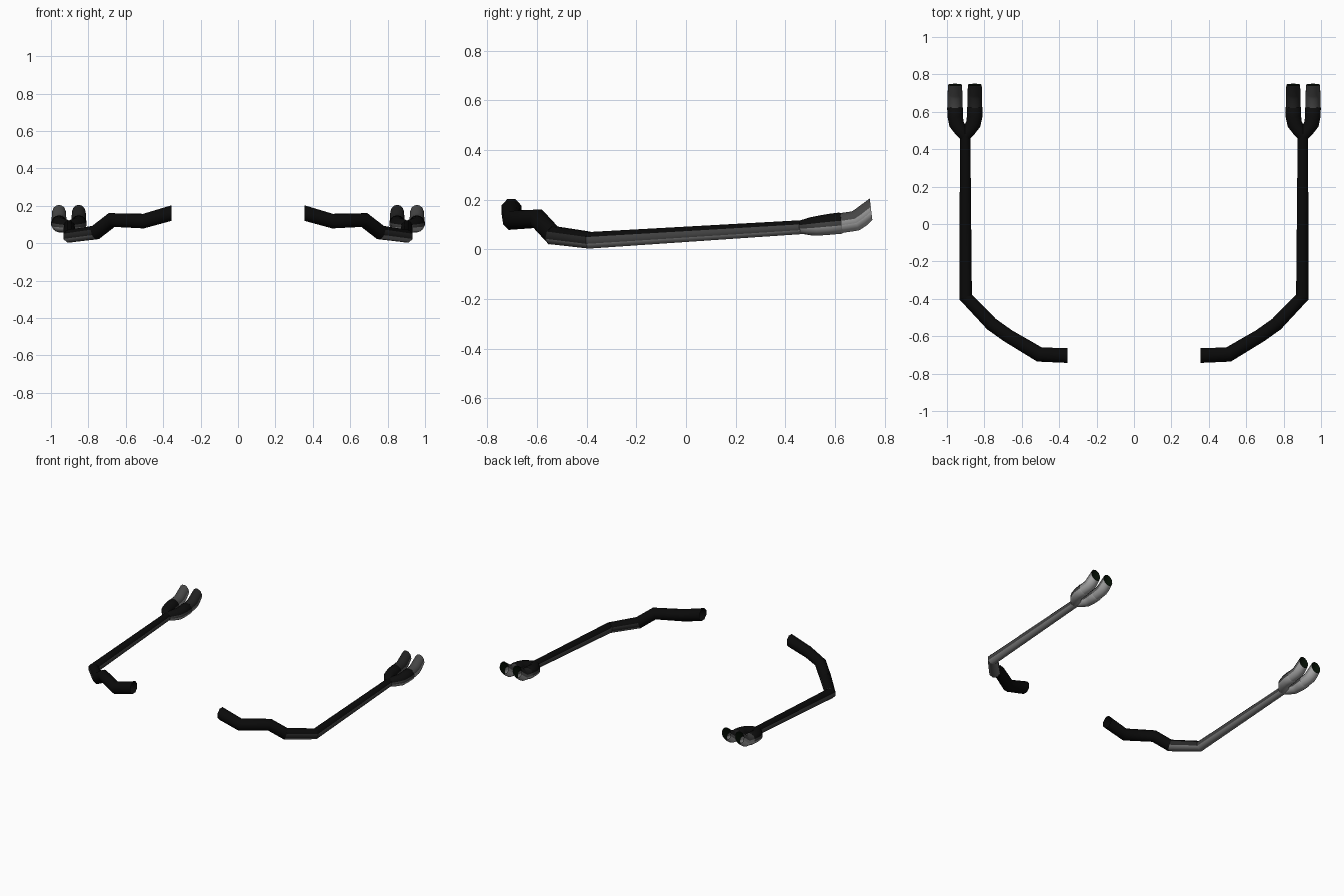
import bpy, bmesh
from math import pi, cos, sin, radians
from mathutils import Vector

if "Cube" in bpy.data.objects:
    bpy.data.objects.remove(bpy.data.objects["Cube"])


def shades(name, *greys):
    """Materials for faces looking up, sideways and down."""
    out = []
    for g in greys:
        m = bpy.data.materials.new(name)
        m.diffuse_color = (*g, 1) if isinstance(g, tuple) else (g, g, g, 1)
        m.use_nodes = True
        m.node_tree.nodes["Principled BSDF"].inputs["Base Color"].default_value = m.diffuse_color
        out.append(m)
    return out


DARK = shades("sooty_steel", 0.003)
BEND = shades("bend_steel", 0.003, 0.02, 0.16)
STEEL = shades("dark_steel", 0.003, 0.055, 0.21)
FORK = shades("fork_steel", 0.004, 0.05, 0.32)
TIP_OUTER = shades("outer_tip_steel", 0.06, 0.30, 0.42)
TIP_INNER = shades("inner_tip_steel", 0.015, 0.12, 0.36)
SOOT = shades("soot", (0.002, 0.006, 0.002))


def pipe(name, path, sides, mats, start=None, end=None):
    """Sweep a mitred ring along (x, y, z, radius) points; ends stay open."""
    pts = [Vector(p[:3]) for p in path]
    bm = bmesh.new()
    rings = []
    for i, c in enumerate(pts):
        d_in = (c - pts[max(i - 1, 0)]).normalized()
        d_out = (pts[min(i + 1, len(pts) - 1)] - c).normalized()
        n = (d_in + d_out).normalized()
        if i == 0 and start:
            n = Vector(start)
        if i == len(pts) - 1 and end:
            n = Vector(end)
        d = d_in if i else d_out
        u = d.cross(Vector((0, 0, 1))).normalized()
        v = u.cross(d)
        ring = []
        for k in range(sides):
            a = 2 * pi * (k + 0.5) / sides
            o = path[i][3] * (u * cos(a) + v * sin(a))
            ring.append(bm.verts.new(c + o - d * (o.dot(n) / d.dot(n))))
        rings.append(ring)
    for a, b in zip(rings, rings[1:]):
        for k in range(sides):
            j = (k + 1) % sides
            f = bm.faces.new((a[k], a[j], b[j], b[k]))
            # soot settles on the upper side, bare steel shows underneath
            up = sin(2 * pi * (k + 1) / sides)
            if len(mats) == 3:
                f.material_index = 0 if up > 0.3 else 1 if up > -0.3 else 2
    bmesh.ops.recalc_face_normals(bm, faces=bm.faces)
    me = bpy.data.meshes.new(name)
    bm.to_mesh(me)
    bm.free()
    for m in mats:
        me.materials.append(m)
    ob = bpy.data.objects.new(name, me)
    bpy.context.collection.objects.link(ob)
    bpy.context.view_layer.objects.active = ob
    for o in bpy.context.selected_objects:
        o.select_set(False)
    ob.select_set(True)
    bpy.ops.object.shade_smooth_by_angle(angle=radians(50))
    return ob


for side, s in (("left", -1), ("right", 1)):
    def place(path):
        return [(s * x, y, z, r) for x, y, z, r in path]

    mitre = (0.35 * s, 0.94, 0)
    joint = (0.78 * s, 0.62, -0.3)

    # bent front section
    pipe(side + "_front_pipe", place([
        (0.355, -0.703, 0.161, 0.043), (0.505, -0.698, 0.118, 0.041),
        (0.675, -0.597, 0.124, 0.039), (0.762, -0.535, 0.057, 0.039)]),
        8, DARK, start=(s, 0, 0), end=joint)
    pipe(side + "_front_bend", place([
        (0.762, -0.535, 0.057, 0.039), (0.900, -0.390, 0.038, 0.036)]),
        8, BEND, start=joint, end=mitre)

    # long straight section
    pipe(side + "_long_pipe", place([
        (0.900, -0.390, 0.037, 0.036), (0.903, 0.50, 0.092, 0.030)]),
        8, STEEL, start=mitre)

    # forked outlet with two collared, upturned tips
    for label, t in (("inner", -1), ("outer", 1)):
        x = 0.904 + t * 0.053
        pipe(f"{side}_{label}_fork", place([
            (0.904 + t * 0.002, 0.470, 0.091, 0.029),
            (0.904 + t * 0.022, 0.500, 0.093, 0.036),
            (0.904 + t * 0.045, 0.535, 0.096, 0.040),
            (x - t * 0.001, 0.575, 0.101, 0.042),
            (x, 0.622, 0.106, 0.043), (x, 0.626, 0.1065, 0.040)]),
            14, FORK)
        pipe(f"{side}_{label}_tip", place([
            (x, 0.622, 0.106, 0.040), (x, 0.682, 0.115, 0.040),
            (x, 0.705, 0.130, 0.040), (x, 0.745, 0.162, 0.037)]),
            14, TIP_OUTER if t > 0 else TIP_INNER, end=(0, 0.99, 0.12))
        # dark lining inside the tip
        pipe(f"{side}_{label}_lining", place([
            (x, 0.682, 0.115, 0.037), (x, 0.705, 0.130, 0.037),
            (x, 0.745, 0.162, 0.035)]), 14, SOOT, end=(0, 0.99, 0.12))
